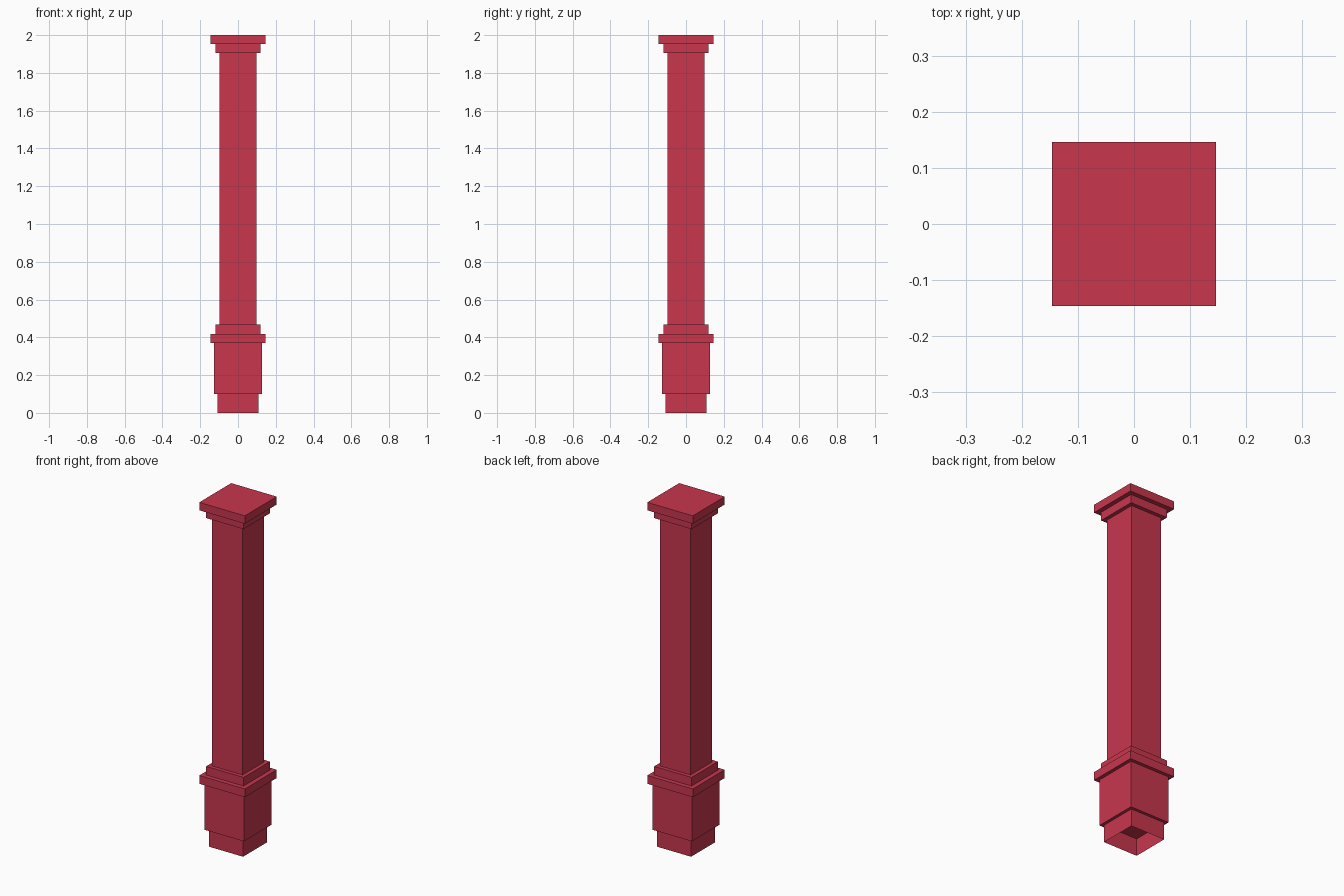
import bpy, bmesh

if "Cube" in bpy.data.objects:
    bpy.data.objects.remove(bpy.data.objects["Cube"])

red = bpy.data.materials.new("red_paint")
red.diffuse_color = (0.58, 0.037, 0.076, 1)
red.use_nodes = True
red.node_tree.nodes["Principled BSDF"].inputs["Base Color"].default_value = red.diffuse_color


def square_section(name, half, z0, z1, capped=True):
    """Square block from z0 to z1; uncapped ones are open at both ends."""
    bm = bmesh.new()
    bmesh.ops.create_cube(bm, size=1)
    for v in bm.verts:
        v.co.x *= 2 * half
        v.co.y *= 2 * half
        v.co.z = z1 if v.co.z > 0 else z0
    bm.normal_update()
    if not capped:
        ends = [f for f in bm.faces if abs(f.normal.z) > 0.5]
        bmesh.ops.delete(bm, geom=ends, context='FACES_ONLY')
    mesh = bpy.data.meshes.new(name)
    bm.to_mesh(mesh)
    bm.free()
    mesh.materials.append(red)
    obj = bpy.data.objects.new(name, mesh)
    bpy.context.collection.objects.link(obj)


# Hollow foot, open underneath
square_section("foot", 0.109, 0.0, 0.1, capped=False)
# Pedestal and its stepped ledge
square_section("pedestal", 0.126, 0.1, 0.369)
square_section("pedestal_ledge", 0.146, 0.369, 0.417)
square_section("lower_collar", 0.12, 0.417, 0.467)
# Shaft, ends hidden by the collars
square_section("shaft", 0.098, 0.467, 1.906, capped=False)
# Stepped capital
square_section("upper_collar", 0.12, 1.906, 1.954)
square_section("cap", 0.146, 1.954, 2.0)
